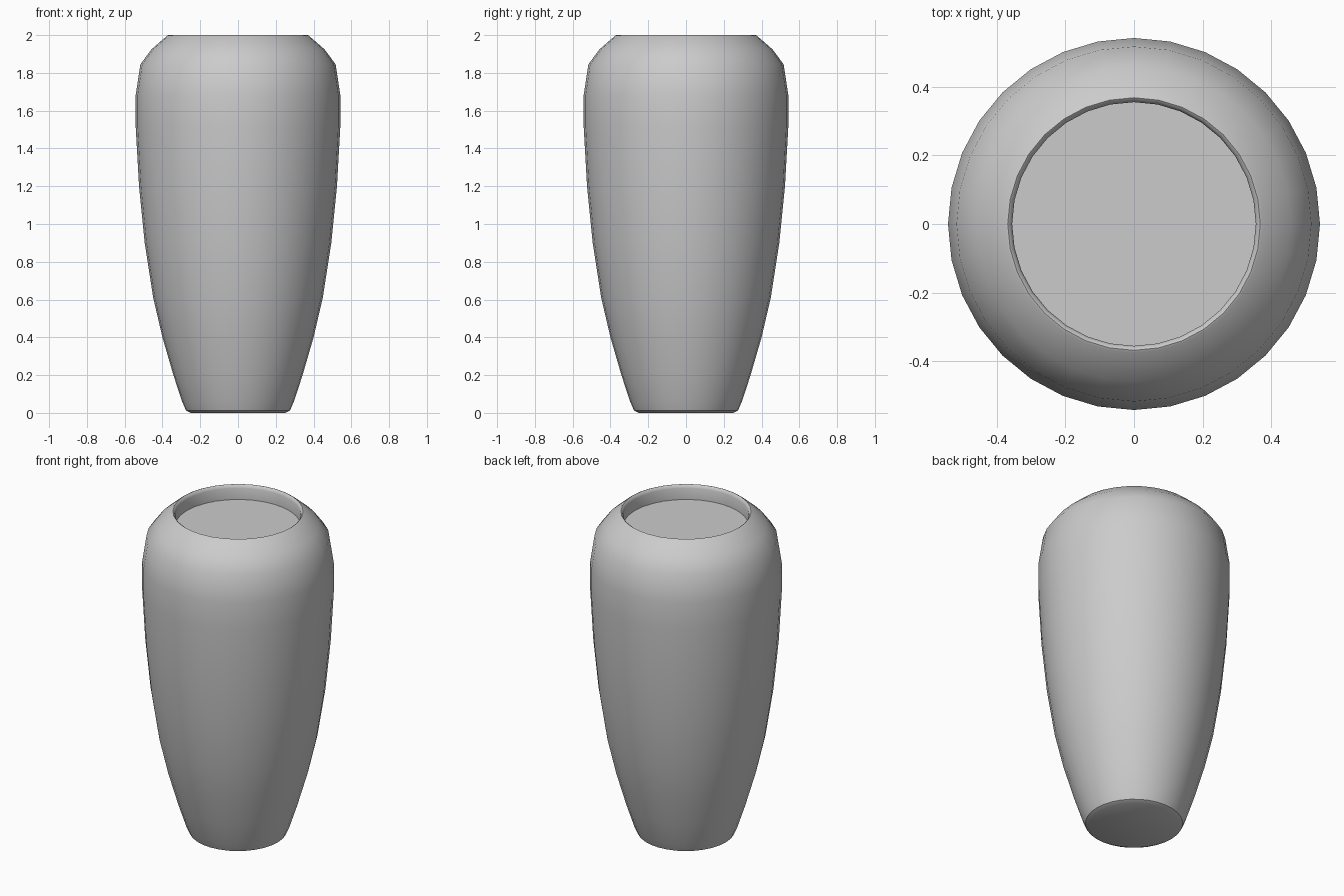
import bpy, bmesh, math

if "Cube" in bpy.data.objects:
    bpy.data.objects.remove(bpy.data.objects["Cube"])

SIDES = 32


def material(name, rgb):
    m = bpy.data.materials.new(name)
    m.diffuse_color = (*rgb, 1.0)
    m.use_nodes = True
    m.node_tree.nodes["Principled BSDF"].inputs["Base Color"].default_value = m.diffuse_color
    return m


def lathe(name, profile, mat, smooth=40):
    """Revolve (radius, height) points around z; radius 0 is a pole."""
    bm = bmesh.new()
    rings = []
    for r, z in profile:
        rings.append([bm.verts.new((r * math.cos(2 * math.pi * i / SIDES),
                                    r * math.sin(2 * math.pi * i / SIDES), z))
                      for i in range(SIDES)])
    for a, b in zip(rings, rings[1:]):
        for i in range(SIDES):
            j = (i + 1) % SIDES
            bm.faces.new((a[i], a[j], b[j], b[i]))
    # flat end caps
    bm.faces.new(rings[0][::-1])
    bm.faces.new(rings[-1])
    mesh = bpy.data.meshes.new(name)
    bm.to_mesh(mesh)
    bm.free()
    mesh.materials.append(mat)
    ob = bpy.data.objects.new(name, mesh)
    bpy.context.collection.objects.link(ob)
    bpy.ops.object.select_all(action='DESELECT')
    ob.select_set(True)
    bpy.context.view_layer.objects.active = ob
    bpy.ops.object.shade_smooth_by_angle(angle=math.radians(smooth))
    return ob


grey = material("glazed_grey", (0.6, 0.6, 0.6))

# vase: base, body, shoulder, rim, short inner wall, flat filling
lathe("vase", [
    (0.25, 0.0), (0.275, 0.012), (0.296, 0.06), (0.342, 0.2), (0.40, 0.4),
    (0.449, 0.61), (0.494, 0.9), (0.524, 1.2), (0.542, 1.52), (0.542, 1.68),
    (0.517, 1.845), (0.458, 1.925), (0.375, 1.997), (0.368, 2.0),
    (0.361, 1.995), (0.355, 1.98), (0.355, 1.91),
], grey)
